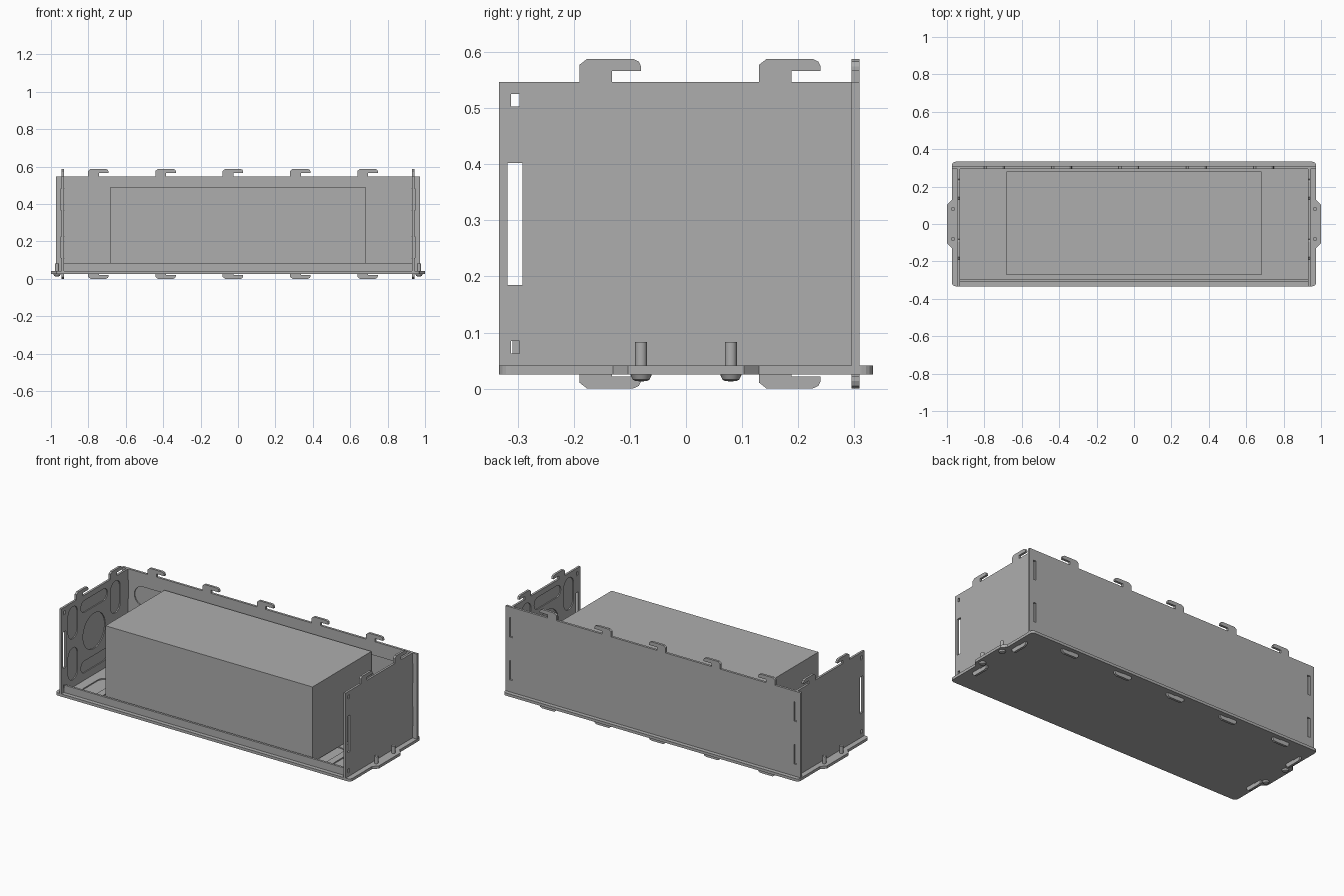
import bpy, bmesh, math
from mathutils import Matrix

cube = bpy.data.objects.get("Cube")
if cube:
    bpy.data.objects.remove(cube, do_unlink=True)

GREY = (0.42, 0.42, 0.42, 1)
grey = bpy.data.materials.new("plain grey")
grey.use_nodes = True
grey.diffuse_color = GREY
grey.node_tree.nodes["Principled BSDF"].inputs["Base Color"].default_value = GREY

# Each plane maps a flat outline (u, v) plus a depth w into space
PLANES = {
    "xy": lambda u, v, w: (u, v, w),
    "xz": lambda u, v, w: (u, w, v),
    "yz": lambda u, v, w: (w, u, v),
}


def add_object(name, bm):
    bmesh.ops.recalc_face_normals(bm, faces=bm.faces)
    mesh = bpy.data.meshes.new(name)
    bm.to_mesh(mesh)
    bm.free()
    mesh.materials.append(grey)
    obj = bpy.data.objects.new(name, mesh)
    bpy.context.collection.objects.link(obj)
    return obj


def prisms(name, plane, shapes):
    """shapes: list of (outline, depth start, depth end)"""
    bm = bmesh.new()
    place = PLANES[plane]
    for outline, w0, w1 in shapes:
        low = [bm.verts.new(place(u, v, w0)) for u, v in outline]
        high = [bm.verts.new(place(u, v, w1)) for u, v in outline]
        bm.faces.new(low)
        bm.faces.new(high)
        for i in range(len(low)):
            j = (i + 1) % len(low)
            bm.faces.new((low[i], low[j], high[j], high[i]))
    return add_object(name, bm)


def rect(u0, u1, v0, v1):
    return [(u0, v0), (u1, v0), (u1, v1), (u0, v1)]


def rounded(u, v, width, height, radius, steps=8):
    pts = []
    for k, (su, sv) in enumerate([(1, 1), (-1, 1), (-1, -1), (1, -1)]):
        for i in range(steps + 1):
            a = math.pi / 2 * (k + i / steps)
            pts.append((u + su * (width / 2 - radius) + radius * math.cos(a),
                        v + sv * (height / 2 - radius) + radius * math.sin(a)))
    return pts


def stadium(u, v, width, height):
    return rounded(u, v, width, height, min(width, height) / 2 - 0.0005)


def cut(obj, cutter):
    mod = obj.modifiers.new("cut", "BOOLEAN")
    mod.operation = "DIFFERENCE"
    mod.solver = "EXACT"
    mod.object = cutter
    graph = bpy.context.evaluated_depsgraph_get()
    mesh = bpy.data.meshes.new_from_object(obj.evaluated_get(graph))
    obj.modifiers.clear()
    obj.data = mesh
    bpy.data.objects.remove(cutter, do_unlink=True)


# Interlocking hook, drawn from the panel edge outwards
HOOK = [(0, 0), (0, .03), (.014, .041), (.095, .041), (.106, .036),
        (.11, .027), (.11, .019), (.058, .019), (.058, 0)]
BASE, TOP = 0.041, 0.547


def hooked_panel(u0, u1, starts, end_tabs=()):
    pts = [(u0, BASE)]
    for s in starts:
        pts += [(s + a, BASE - b) for a, b in HOOK]
    pts.append((u1, BASE))
    for z0, z1 in end_tabs:
        pts += [(u1, z0), (u1 + .008, z0), (u1 + .008, z1), (u1, z1)]
    pts.append((u1, TOP))
    for s in reversed(starts):
        pts += [(s + a, TOP + b) for a, b in reversed(HOOK)]
    pts.append((u0, TOP))
    return pts


TAB_HEIGHTS = [(.115, .225), (.37, .48)]
FLOOR_Z, PLATE_TOP = 0.025, 0.041

# Base plate with bolt ears and rows of shallow floor recesses
corner = rounded(0, 0, 1.948, .666, .02, 4)
half = len(corner) // 2
left_ear = [(-.974, .13), (-1, .103), (-1, -.103), (-.974, -.13)]
right_ear = [(-u, -v) for u, v in left_ear]
base = prisms("base_plate", "xy", [
    (corner[:half] + left_ear + corner[half:] + right_ear, FLOOR_Z, PLATE_TOP)])
cut(base, prisms("floor_cutter", "xy", [
    (stadium(-.826 + .1377 * i, y, .096, .229), PLATE_TOP - .007, .06)
    for i in range(13) for y in (-.14, .145)]))

# Back panel with tab slots and recesses on its inner face
BACK0, BACK1 = 0.295, 0.309
back = prisms("back_panel", "xz", [
    (hooked_panel(-.972, .972, [-.802 + .36 * i for i in range(5)]), BACK0, BACK1)])
shapes = [(rect(s * .937 - .009, s * .937 + .009, z0 - .003, z1 + .003), .28, .33)
          for s in (-1, 1) for z0, z1 in TAB_HEIGHTS]
shapes += [(stadium(x, z, .42, .115), .28, BACK0 + .007)
           for x in (-.68, -.227, .227, .68) for z in (.187, .407)]
cut(back, prisms("back_cutter", "xz", shapes))

# Mirrored side panels: through slots at the front, recesses inside
for side, label in ((1, "left"), (-1, "right")):
    inner, outer = side * .930, side * .943
    panel = prisms(label + "_side_panel", "yz", [
        (hooked_panel(-.333, BACK0, [-.19, .13], TAB_HEIGHTS), inner, outer)])
    shapes = [(rect(-.318, -.291, .185, .402), side * .9, side * .97)]
    shapes += [(rect(-.312, -.297, z, z + .022), side * .9, side * .97)
               for z in (.063, .503)]
    recesses = [stadium(y, z, .09, .19) for y in (-.225, .175) for z in (.18, .425)]
    recesses += [stadium(-.025, z, .25, .07) for z in (.12, .48)]
    recesses.append(stadium(-.025, .30, .21, .21))
    shapes += [(r, side * .9, inner + side * .006) for r in recesses]
    cut(panel, prisms(label + "_cutter", "yz", shapes))

# Low rail across the front
prisms("front_rail", "xz", [(rect(-.93, .93, PLATE_TOP, .085), -.309, -.296)])

# Large block resting inside
prisms("inner_block", "xy", [(rect(-.682, .682, -.273, .282), PLATE_TOP, .491)])

# Domed bolts through the ears
BOLT = [(0, .013), (.010, .0135), (.015, .016), (.019, .025),
        (.0105, .025), (.0105, .083), (0, .083)]
for side, label in ((1, "left"), (-1, "right")):
    for y, end in ((-.08, "front"), (.08, "rear")):
        bm = bmesh.new()
        verts = [bm.verts.new((r, 0, z)) for r, z in BOLT]
        edges = [bm.edges.new(pair) for pair in zip(verts, verts[1:])]
        bmesh.ops.spin(bm, geom=verts + edges, cent=(0, 0, 0), axis=(0, 0, 1),
                       angle=2 * math.pi, steps=24)
        bmesh.ops.remove_doubles(bm, verts=bm.verts, dist=1e-5)
        bmesh.ops.transform(bm, matrix=Matrix.Translation((side * .968, y, 0)),
                            verts=bm.verts)
        bolt = add_object(label + "_" + end + "_bolt", bm)
        bpy.ops.object.select_all(action="DESELECT")
        bolt.select_set(True)
        bpy.context.view_layer.objects.active = bolt
        bpy.ops.object.shade_smooth_by_angle(angle=math.radians(35))
